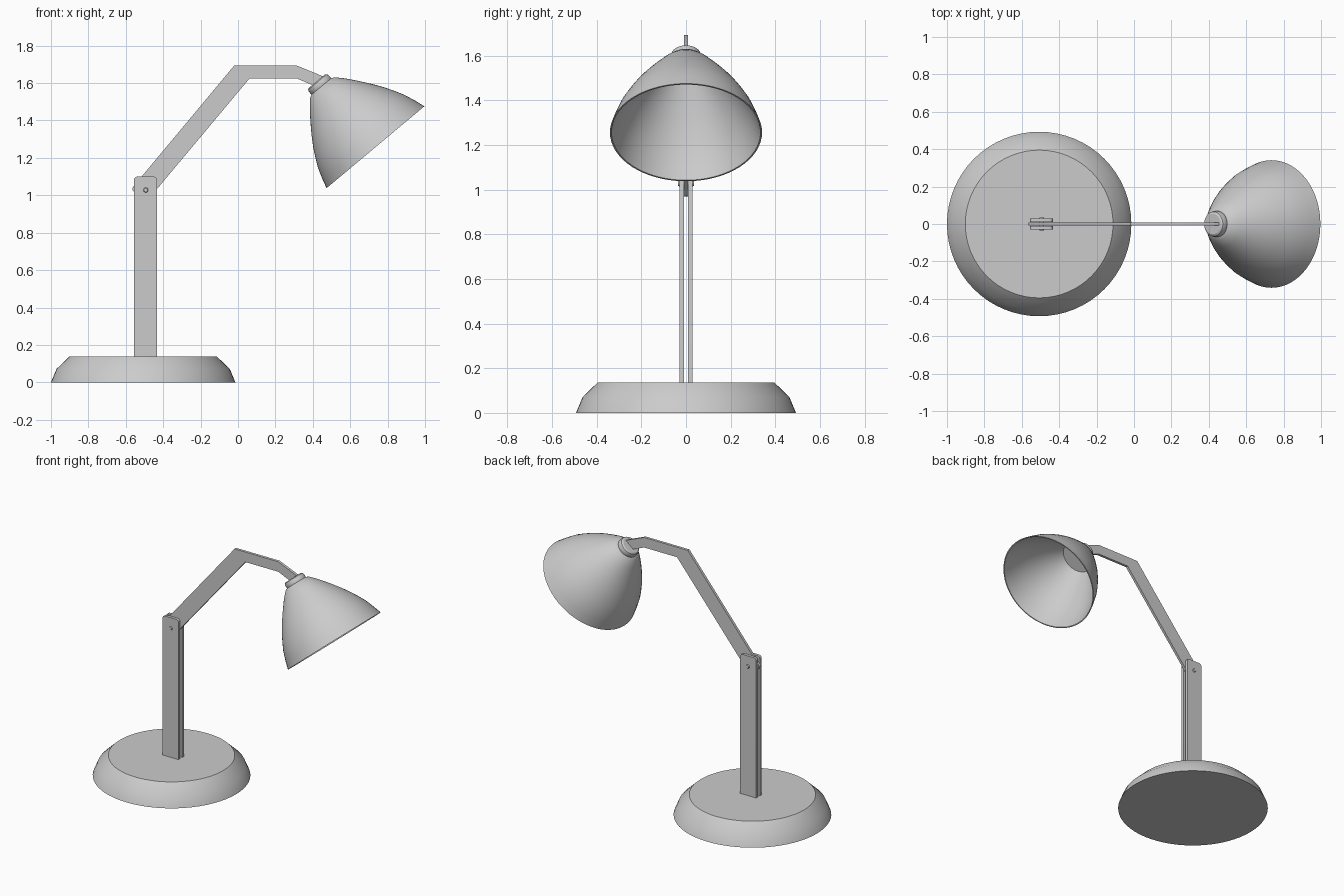
import bpy, bmesh, math
from mathutils import Matrix, Vector

if "Cube" in bpy.data.objects:
    bpy.data.objects.remove(bpy.data.objects["Cube"])


def finish(name, bm, smooth=True):
    bmesh.ops.recalc_face_normals(bm, faces=bm.faces)
    me = bpy.data.meshes.new(name)
    bm.to_mesh(me)
    bm.free()
    ob = bpy.data.objects.new(name, me)
    bpy.context.collection.objects.link(ob)
    bpy.ops.object.select_all(action='DESELECT')
    ob.select_set(True)
    bpy.context.view_layer.objects.active = ob
    if smooth:
        bpy.ops.object.shade_smooth_by_angle(angle=math.radians(30))
    return ob


def lathe(name, profile, matrix, steps=64):
    """Spin (radius, height) points around local z, then place them."""
    bm = bmesh.new()
    vs = [bm.verts.new((r, 0, h)) for r, h in profile]
    es = [bm.edges.new(p) for p in zip(vs, vs[1:])]
    bmesh.ops.spin(bm, geom=vs + es, axis=(0, 0, 1), cent=(0, 0, 0),
                   angle=math.tau, steps=steps)
    bmesh.ops.remove_doubles(bm, verts=bm.verts, dist=1e-4)
    bmesh.ops.transform(bm, matrix=matrix, verts=bm.verts)
    return finish(name, bm)


def plate(name, outline, y0, y1, rounded=(), radius=0.018):
    """Extrude an xz outline in y, rounding the corners listed."""
    bm = bmesh.new()
    face = bm.faces.new([bm.verts.new((x, y0, z)) for x, z in outline])
    corners = [face.verts[i] for i in rounded]
    if corners:
        bmesh.ops.bevel(bm, geom=corners, offset=radius, segments=4,
                        profile=0.5, affect='VERTICES')
    geo = bmesh.ops.extrude_face_region(bm, geom=bm.faces[:])['geom']
    bmesh.ops.translate(bm, vec=(0, y1 - y0, 0),
                        verts=[g for g in geo if isinstance(g, bmesh.types.BMVert)])
    return finish(name, bm)


# Round weighted base
PX = -0.507
lathe("base", [(0, 0), (0.493, 0), (0.463, 0.072), (0.395, 0.137), (0, 0.137)],
      Matrix.Translation((PX, 0, 0)))

# Twin upright plates
for side, y0, y1 in (("front", -0.029, -0.01), ("back", 0.01, 0.029)):
    plate("post_" + side,
          [(-0.556, 0.13), (-0.434, 0.13), (-0.434, 1.1), (-0.556, 1.1)],
          y0, y1, (2, 3))

# Bent flat arm held between the plates
plate("arm", [(-0.572, 1.032), (-0.492, 0.963), (0.062, 1.625), (0.313, 1.625),
              (0.425, 1.578), (0.455, 1.636), (0.313, 1.694), (-0.02, 1.694)],
      -0.009, 0.009, (0, 1))

# Pivot bolt through post and arm
lathe("pivot_bolt", [(0, -0.035), (0.01, -0.035), (0.013, -0.03),
                     (0.013, 0.03), (0.01, 0.035), (0, 0.035)],
      Matrix.Translation((-0.493, 0, 1.028)) @ Matrix.Rotation(math.pi / 2, 4, 'X'), 16)

# Shade frame: origin at the rim centre, z along the slightly leaning axis
u = Vector((0.767, 0, 0.642))
a = Vector((-0.642, 0, 0.767)) - 0.03 * u
frame = Matrix((u, (0, 1, 0), a)).transposed().to_4x4()
frame.translation = (0.735, 0, 1.257)

# Bell shade with inner wall and inner cap
outer = [(0.341, 0), (0.324, 0.055), (0.302, 0.115), (0.278, 0.162), (0.251, 0.21),
         (0.222, 0.255), (0.190, 0.30), (0.156, 0.345), (0.120, 0.39),
         (0.085, 0.427), (0.062, 0.438)]
inner = [(r - 0.007, h - 0.004 if h else 0) for r, h in outer[:9]]
lathe("shade", [(0, 0.438)] + outer[::-1] + inner + [(0, 0.386)], frame)

# Collar joining arm and shade
lathe("collar", [(0, 0.425), (0.066, 0.425), (0.069, 0.435), (0.069, 0.455),
                 (0.065, 0.466), (0.055, 0.472), (0, 0.472)], frame, 48)
